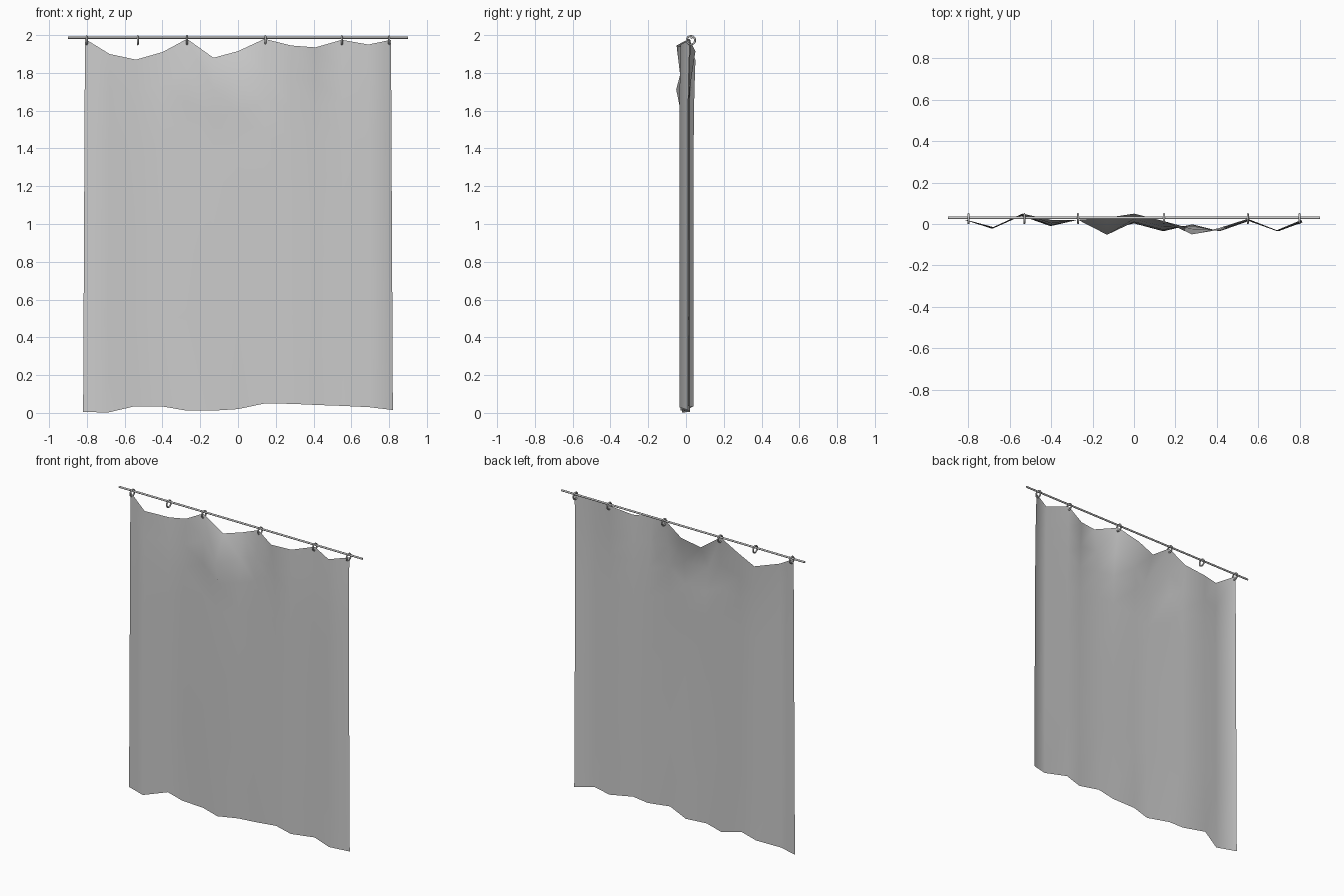
import bpy, bmesh, math
from mathutils import Matrix

cube = bpy.data.objects.get("Cube")
if cube:
    bpy.data.objects.remove(cube)


def material(name, value):
    m = bpy.data.materials.new(name)
    m.use_nodes = True
    col = (value, value, value, 1)
    m.diffuse_color = col
    m.node_tree.nodes["Principled BSDF"].inputs["Base Color"].default_value = col
    return m


def make_object(name, bm, mat):
    mesh = bpy.data.meshes.new(name)
    bm.normal_update()
    bm.to_mesh(mesh)
    bm.free()
    mesh.materials.append(mat)
    for p in mesh.polygons:
        p.use_smooth = True
    ob = bpy.data.objects.new(name, mesh)
    bpy.context.collection.objects.link(ob)
    return ob


cloth = material("cloth grey", 0.6)
metal = material("metal grey", 0.6)

# Curtain: hem and hanging edge, one value per fold line from right to left
xs = [-0.81, -0.68, -0.54, -0.40, -0.27, -0.13, 0, 0.14, 0.28, 0.41, 0.55, 0.69, 0.81]
top_z = [1.98, 1.90, 1.87, 1.91, 1.98, 1.88, 1.915, 1.98, 1.945, 1.935, 1.975, 1.95, 1.975]
top_y = [0.02, -0.015, 0.05, 0.02, 0.02, 0.03, 0.05, 0.015, -0.05, -0.02, 0.025, -0.03, 0.02]
hem_z = [0.005, 0.002, 0.035, 0.035, 0.012, 0.012, 0.02, 0.05, 0.048, 0.042, 0.037, 0.03, 0.015]
hem_y = [0.02, -0.022, 0.04, -0.01, 0.02, -0.03, 0.003, -0.035, -0.002, -0.035, 0.015, -0.035, 0.01]

# Rows down the cloth: fraction of the drop, share of the top edge's folds
rows = [(0, 1), (0.09, 0.45), (0.17, 0.15), (0.27, 0.05), (0.5, 0), (0.75, 0), (1, 0)]
bm = bmesh.new()
grid = []
for r, (drop, share) in enumerate(rows):
    line = []
    for i, x in enumerate(xs):
        y = hem_y[i] + (top_y[i] - hem_y[i]) * share
        if r == 1 and i == 5:
            y = -0.052  # cloth bulging forward below the sag
        z = top_z[i] + (hem_z[i] - top_z[i]) * drop
        spread = 1 + 0.012 * drop
        line.append(bm.verts.new((x * spread, y, z)))
    grid.append(line)
for a, b in zip(grid, grid[1:]):
    for i in range(len(xs) - 1):
        bm.faces.new((a[i], b[i], b[i + 1], a[i + 1]))
make_object("curtain", bm, cloth)

# Rod
ROD_Y, ROD_Z = 0.03, 1.986
bm = bmesh.new()
bmesh.ops.create_cone(bm, cap_ends=True, segments=12, radius1=0.006, radius2=0.006, depth=1.8,
                      matrix=Matrix.Translation((0, ROD_Y, ROD_Z)) @ Matrix.Rotation(math.pi / 2, 4, 'Y'))
rod = make_object("rod", bm, metal)
for p in rod.data.polygons:
    p.use_smooth = len(p.vertices) == 4

# Rings hanging on the rod
for n, x in enumerate([-0.80, -0.53, -0.27, 0.145, 0.55, 0.80]):
    bpy.ops.mesh.primitive_torus_add(major_segments=20, minor_segments=8, major_radius=0.022,
                                     minor_radius=0.005, location=(x, 0.026, 1.973),
                                     rotation=(0, math.pi / 2, 0))
    ring = bpy.context.object
    ring.name = f"ring_{n + 1}"
    ring.data.materials.append(metal)
    bpy.ops.object.shade_smooth()
